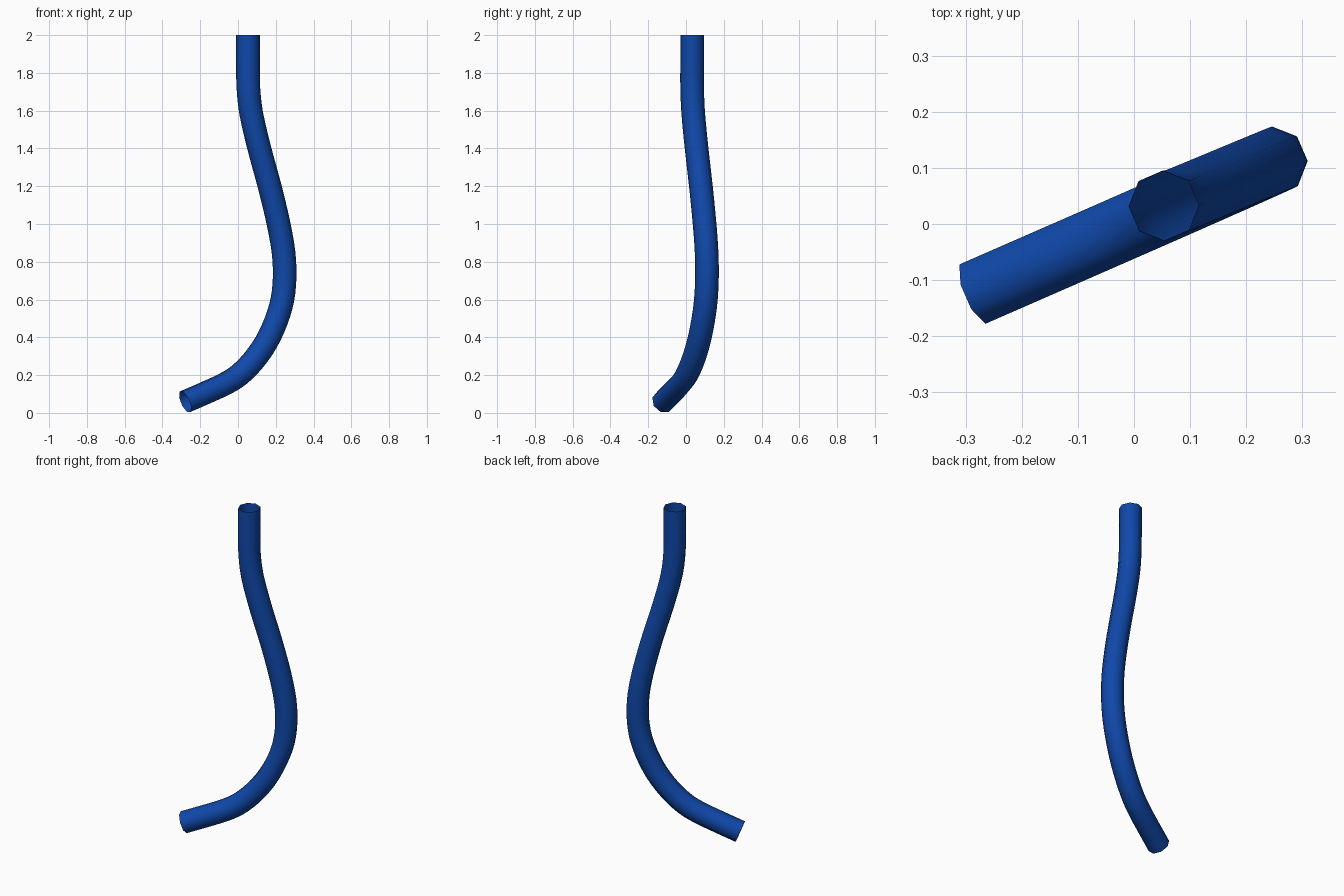
import bpy, bmesh, math
from mathutils import Vector

if "Cube" in bpy.data.objects:
    bpy.data.objects.remove(bpy.data.objects["Cube"])

RADIUS, SIDES, STEPS = 0.0625, 8, 3
ANGLE = math.radians(23.5)          # heading of the bend plane

# Centre line as (x, z), bottom to top
path = [(-0.28, 0.059), (-0.17, 0.107), (-0.07, 0.153), (0.005, 0.20), (0.08, 0.275),
        (0.15, 0.375), (0.203, 0.49), (0.235, 0.60), (0.247, 0.72), (0.241, 0.85),
        (0.215, 1.0), (0.17, 1.19), (0.113, 1.40), (0.07, 1.585), (0.055, 1.72),
        (0.053, 1.83), (0.053, 2.0)]
pts = [Vector((x, math.tan(ANGLE) * x + 0.005 * z, z)) for x, z in path]


def smooth_path(p):
    """Catmull-Rom samples through the points."""
    q = [2 * p[0] - p[1]] + p + [2 * p[-1] - p[-2]]
    out = []
    for i in range(1, len(q) - 2):
        a, b, c, d = q[i - 1:i + 3]
        for k in range(STEPS):
            t = k / STEPS
            out.append(0.5 * (2 * b + (c - a) * t + (2 * a - 5 * b + 4 * c - d) * t ** 2
                              + (3 * b - a - 3 * c + d) * t ** 3))
    return out + [p[-1]]


# Open eight-sided tube swept along the path
line = smooth_path(pts)
side = Vector((-math.sin(ANGLE), math.cos(ANGLE), 0))
bm = bmesh.new()
rings = []
for i, c in enumerate(line):
    tan = (line[min(i + 1, len(line) - 1)] - line[max(i - 1, 0)]).normalized()
    if i == len(line) - 1:
        tan = Vector((0, 0, 1))
    u = side.cross(tan).normalized()
    v = tan.cross(u)
    ring = []
    for k in range(SIDES):
        a = 2 * math.pi * (k + 0.5) / SIDES
        ring.append(bm.verts.new(c + RADIUS * (math.cos(a) * u + math.sin(a) * v)))
    rings.append(ring)
for lo, hi in zip(rings, rings[1:]):
    for k in range(SIDES):
        n = (k + 1) % SIDES
        bm.faces.new((lo[k], lo[n], hi[n], hi[k])).smooth = True

mesh = bpy.data.meshes.new("bent_tube")
bm.to_mesh(mesh)
bm.free()
tube = bpy.data.objects.new("bent_tube", mesh)
bpy.context.collection.objects.link(tube)

# Blue finish
mat = bpy.data.materials.new("blue")
mat.diffuse_color = (0.005, 0.065, 0.40, 1)
mat.use_nodes = True
mat.node_tree.nodes["Principled BSDF"].inputs["Base Color"].default_value = mat.diffuse_color
mesh.materials.append(mat)
